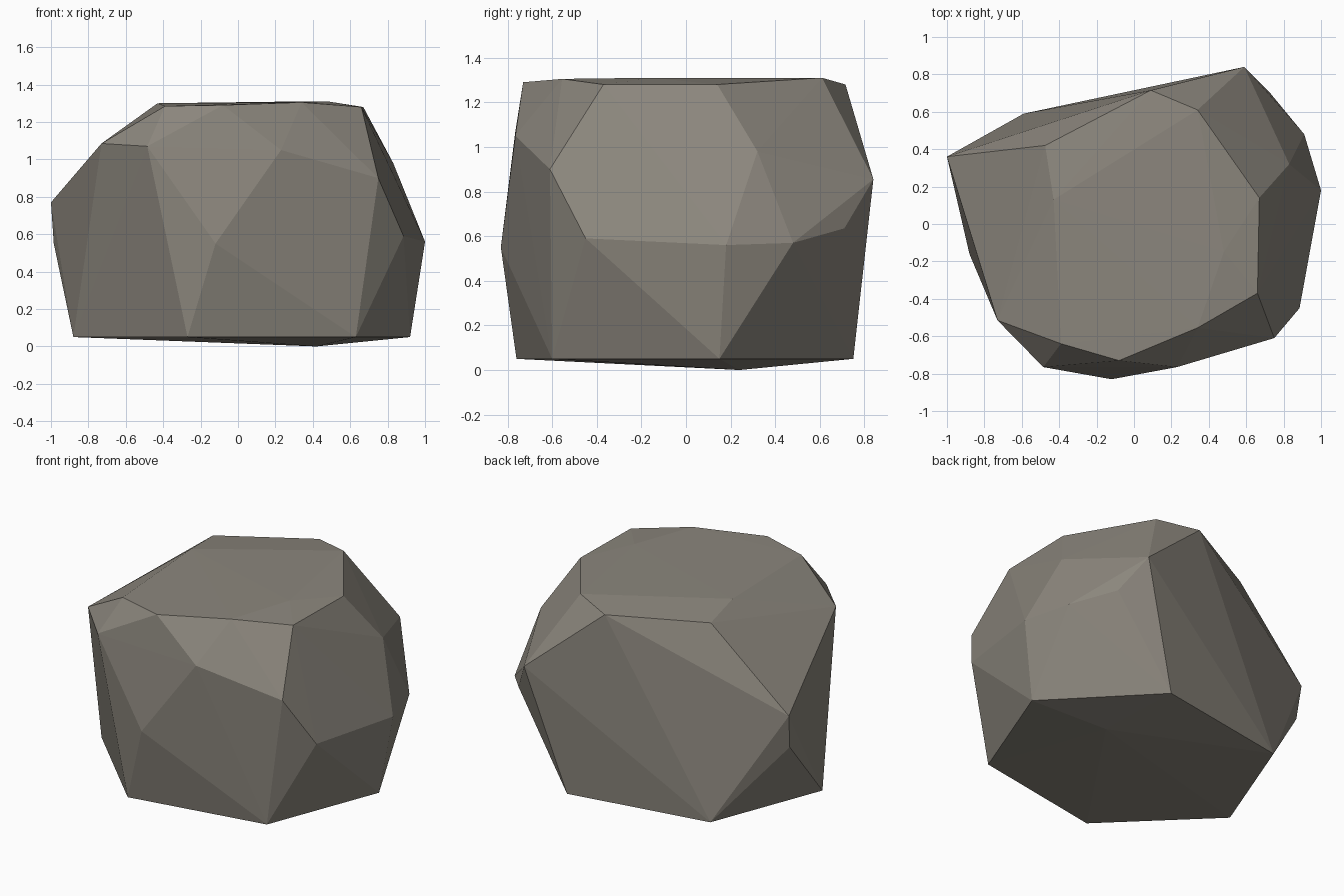
import bpy
import bmesh

cube = bpy.data.objects.get("Cube")
if cube:
    bpy.data.objects.remove(cube, do_unlink=True)

# Corner points of the boulder, grouped from the ground up
base = [(0.42, 0.24, 0), (-0.27, -0.76, 0.05), (0.63, -0.6, 0.05),
        (0.92, 0.15, 0.05), (0.34, 0.75, 0.05), (-0.59, 0.59, 0.05),
        (-0.88, -0.16, 0.05)]
waist = [(-0.12, -0.83, 0.55), (0.885, -0.45, 0.59), (1, 0.18, 0.56),
         (0.91, 0.48, 0.57), (0.72, 0.71, 0.635), (0.59, 0.84, 0.855),
         (-1, 0.36, 0.77), (-0.985, 0.33, 0.55)]
shoulder = [(-0.73, -0.515, 1.085), (-0.485, -0.765, 1.07),
            (0.23, -0.765, 1.05), (0.75, -0.61, 0.9), (0.83, 0.32, 0.98)]
crown = [(-0.39, -0.64, 1.285), (-0.08, -0.73, 1.29), (0.34, -0.555, 1.305),
         (0.66, -0.37, 1.28), (0.67, 0.14, 1.28), (0.34, 0.61, 1.31),
         (0.09, 0.715, 1.28), (-0.475, 0.42, 1.265), (-0.43, 0.13, 1.3),
         (0.48, -0.15, 1.31)]

# Wrap the corners in flat facets
bm = bmesh.new()
for point in base + waist + shoulder + crown:
    bm.verts.new(point)
hull = bmesh.ops.convex_hull(bm, input=bm.verts[:])
loose = [v for v in bm.verts if not v.link_faces]
bmesh.ops.delete(bm, geom=loose, context="VERTS")
bmesh.ops.recalc_face_normals(bm, faces=bm.faces[:])
for face in bm.faces:
    face.smooth = False

mesh = bpy.data.meshes.new("boulder")
bm.to_mesh(mesh)
bm.free()
boulder = bpy.data.objects.new("boulder", mesh)
bpy.context.scene.collection.objects.link(boulder)

# Warm grey stone
stone = bpy.data.materials.new("warm grey stone")
stone.use_nodes = True
colour = (0.26, 0.24, 0.205, 1)
stone.diffuse_color = colour
shader = stone.node_tree.nodes["Principled BSDF"]
shader.inputs["Base Color"].default_value = colour
shader.inputs["Roughness"].default_value = 0.9
mesh.materials.append(stone)
